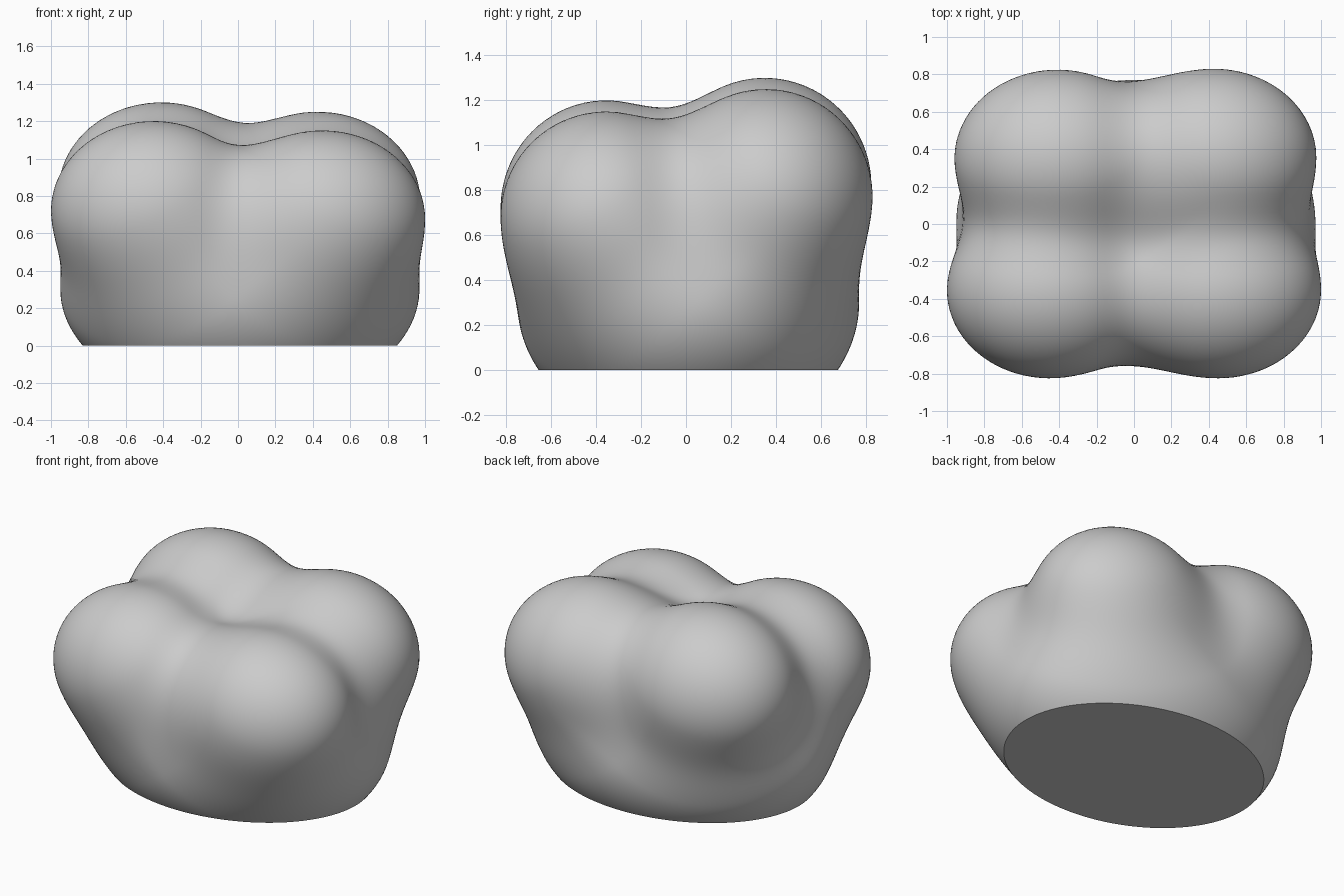
import bpy, bmesh, math
from mathutils import Vector

if "Cube" in bpy.data.objects:
    bpy.data.objects.remove(bpy.data.objects["Cube"])

# Rounded lobes: (centre, radii); the first is the broad base
LOBES = [
    ((0.01, 0.01, 0.30), (0.96, 0.76, 0.62)),
    ((-0.45, -0.355, 0.72), (0.55, 0.47, 0.48)),
    ((0.45, -0.355, 0.68), (0.55, 0.47, 0.47)),
    ((-0.41, 0.35, 0.82), (0.55, 0.475, 0.48)),
    ((0.425, 0.355, 0.77), (0.55, 0.475, 0.48)),
]
BLEND = 0.25
ORIGIN = Vector((0, 0, 0.42))


def lobe_distance(p, c, r):
    """Approximate signed distance to an ellipsoid."""
    x, y, z = ((p[i] - c[i]) / r[i] for i in range(3))
    k0 = math.sqrt(x * x + y * y + z * z)
    k1 = math.sqrt((x / r[0])**2 + (y / r[1])**2 + (z / r[2])**2)
    return k0 * (k0 - 1) / max(k1, 1e-6)


def field(p):
    """Soft union of all lobes."""
    d = lobe_distance(p, *LOBES[0])
    for c, r in LOBES[1:]:
        e = lobe_distance(p, c, r)
        h = max(BLEND - abs(d - e), 0) / BLEND
        d = min(d, e) - h * h * BLEND / 4
    return d


def surface_point(direction):
    """Step inward to the outermost surface, then refine by bisection."""
    hi = 1.6
    while hi > 0.1 and field(ORIGIN + direction * (hi - 0.05)) > 0:
        hi -= 0.05
    lo = hi - 0.05
    for _ in range(12):
        mid = (lo + hi) / 2
        if field(ORIGIN + direction * mid) > 0:
            hi = mid
        else:
            lo = mid
    return ORIGIN + direction * lo


# Blended body
bm = bmesh.new()
bmesh.ops.create_icosphere(bm, subdivisions=6, radius=1)
for v in bm.verts:
    v.co = surface_point(v.co.normalized())

# Flat underside
cut = bmesh.ops.bisect_plane(bm, geom=bm.verts[:] + bm.edges[:] + bm.faces[:],
                             plane_co=(0, 0, 0), plane_no=(0, 0, 1), clear_inner=True)
rim = [e for e in cut["geom_cut"] if isinstance(e, bmesh.types.BMEdge)]
bmesh.ops.contextual_create(bm, geom=rim)
bmesh.ops.recalc_face_normals(bm, faces=bm.faces[:])

mesh = bpy.data.meshes.new("lobed_body")
bm.to_mesh(mesh)
bm.free()
body = bpy.data.objects.new("lobed_body", mesh)
bpy.context.collection.objects.link(body)

grey = bpy.data.materials.new("light_grey")
grey.diffuse_color = (0.6, 0.6, 0.6, 1)
grey.use_nodes = True
grey.node_tree.nodes["Principled BSDF"].inputs["Base Color"].default_value = grey.diffuse_color
mesh.materials.append(grey)

# Smooth lobes with a sharp base rim
bpy.context.view_layer.objects.active = body
body.select_set(True)
bpy.ops.object.shade_smooth_by_angle(angle=math.radians(35))
